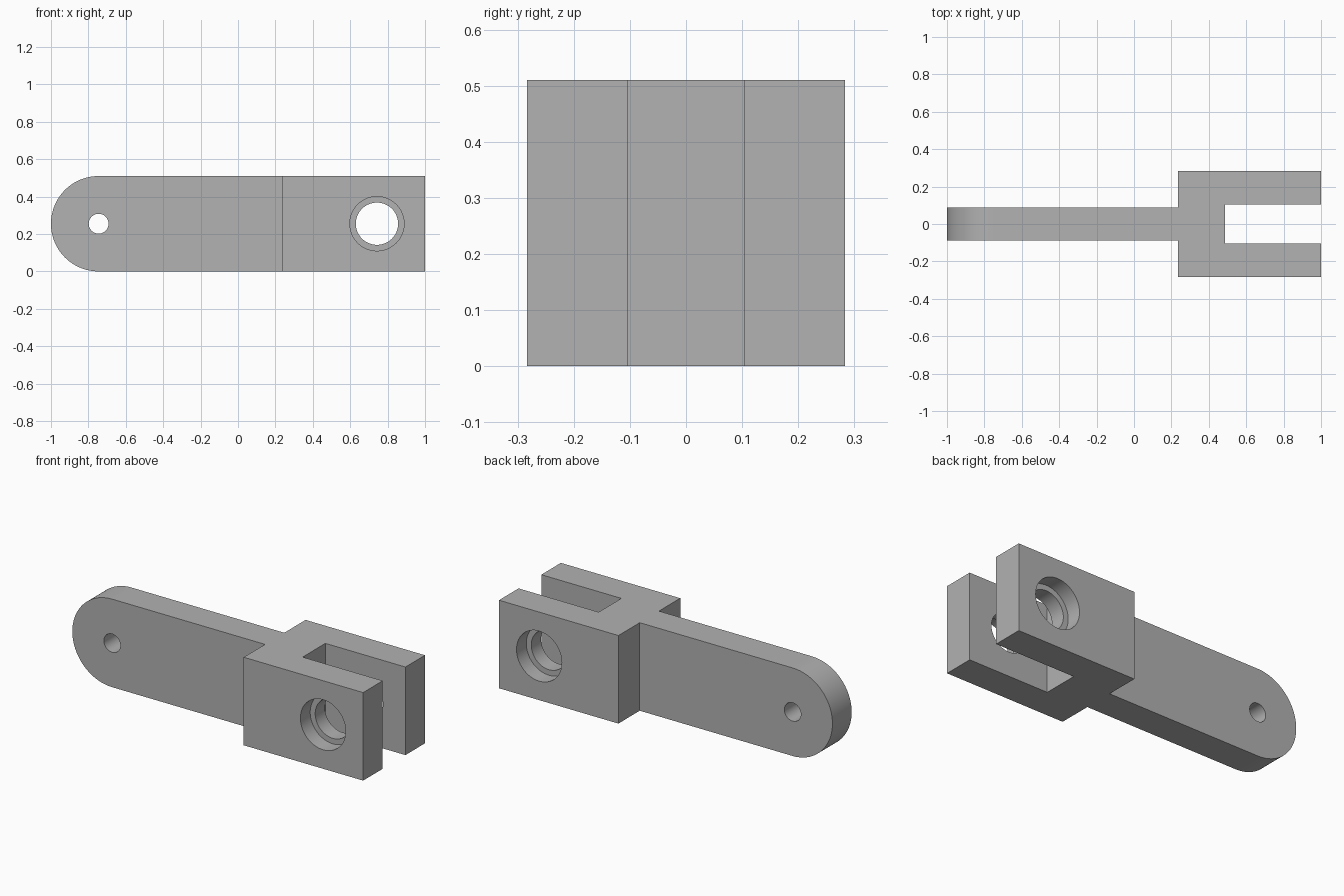
import bpy
import bmesh
from math import radians
from mathutils import Matrix

cube = bpy.data.objects.get("Cube")
if cube:
    bpy.data.objects.remove(cube, do_unlink=True)

HEIGHT = 0.51
MID = HEIGHT / 2
ARM_Y, SLOT_Y, FORK_Y = 0.088, 0.104, 0.283
FORK_X, SLOT_X = 0.235, 0.487
PIN_X, BORE_X = -0.745, 0.743

grey = bpy.data.materials.new("plain grey")
grey.use_nodes = True
colour = (0.445, 0.445, 0.445, 1)
grey.diffuse_color = colour
grey.node_tree.nodes["Principled BSDF"].inputs["Base Color"].default_value = colour


def add_object(name, bm):
    mesh = bpy.data.meshes.new(name)
    bm.to_mesh(mesh)
    bm.free()
    obj = bpy.data.objects.new(name, mesh)
    bpy.context.collection.objects.link(obj)
    mesh.materials.append(grey)
    return obj


# Link body: one half of the plan outline, mirrored, then extruded upwards
half = [(-1, ARM_Y), (FORK_X, ARM_Y), (FORK_X, FORK_Y),
        (1, FORK_Y), (1, SLOT_Y), (SLOT_X, SLOT_Y)]
outline = half + [(x, -y) for x, y in reversed(half)]
bm = bmesh.new()
base = bm.faces.new([bm.verts.new((x, y, 0)) for x, y in outline])
top = bmesh.ops.extrude_face_region(bm, geom=[base])["geom"]
bmesh.ops.translate(bm, vec=(0, 0, HEIGHT),
                    verts=[g for g in top if isinstance(g, bmesh.types.BMVert)])
bmesh.ops.recalc_face_normals(bm, faces=bm.faces)

# Half-round end of the arm
end_edges = [e for e in bm.edges
             if all(v.co.x < -0.99 for v in e.verts)
             and abs(e.verts[0].co.z - e.verts[1].co.z) < 0.001]
bmesh.ops.bevel(bm, geom=end_edges, offset=MID - 0.0002, offset_type='OFFSET',
                segments=24, profile=0.5, affect='EDGES', clamp_overlap=False)
bmesh.ops.remove_doubles(bm, verts=bm.verts, dist=0.001)
body = add_object("fork_link", bm)


# Drill a round hole along y between two depths
def drill(x, radius, y0, y1):
    tool = bmesh.new()
    place = (Matrix.Translation((x, (y0 + y1) / 2, MID))
             @ Matrix.Rotation(radians(90), 4, 'X'))
    bmesh.ops.create_cone(tool, cap_ends=True, segments=64, radius1=radius,
                          radius2=radius, depth=y1 - y0, matrix=place)
    cutter = add_object("hole_cutter", tool)
    cutter.hide_render = True
    mod = body.modifiers.new("hole", 'BOOLEAN')
    mod.operation = 'DIFFERENCE'
    mod.solver = 'EXACT'
    mod.object = cutter
    bpy.ops.object.modifier_apply(modifier=mod.name)
    bpy.data.objects.remove(cutter, do_unlink=True)


bpy.ops.object.select_all(action='DESELECT')
body.select_set(True)
bpy.context.view_layer.objects.active = body

# Pin hole, fork bore and the wider recess on each outer face
STEP_Y = (SLOT_Y + FORK_Y) / 2
drill(PIN_X, 0.053, -0.4, 0.4)
drill(BORE_X, 0.113, -0.4, 0.4)
drill(BORE_X, 0.145, STEP_Y, 0.4)
drill(BORE_X, 0.145, -0.4, -STEP_Y)

bpy.ops.object.shade_smooth_by_angle(angle=radians(30))
